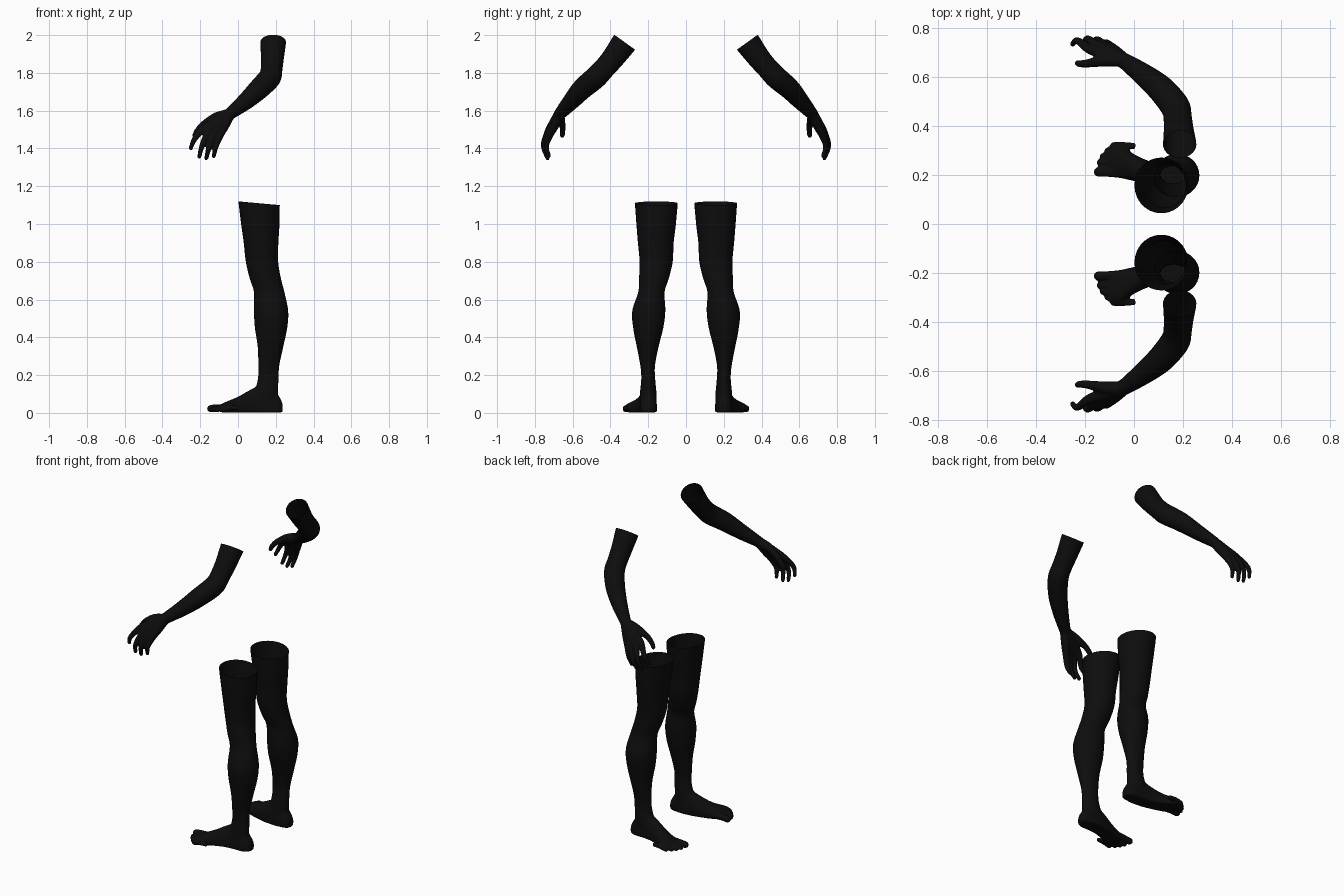
import bpy, bmesh, math
from mathutils import Vector

cube = bpy.data.objects.get("Cube")
if cube:
    bpy.data.objects.remove(cube)

skin = bpy.data.materials.new("black skin")
skin.use_nodes = True
BLACK = (0.004, 0.004, 0.004, 1)
skin.diffuse_color = BLACK
skin.node_tree.nodes["Principled BSDF"].inputs["Base Color"].default_value = BLACK

SIDES, STEPS = 28, 5


def spline(rows):
    """Smoothly interpolate rows of vectors (Catmull-Rom)."""
    out, last = [], len(rows) - 1
    for i in range(last):
        quads = zip(rows[max(i - 1, 0)], rows[i], rows[i + 1], rows[min(i + 2, last)])
        quads = list(quads)
        for s in range(STEPS):
            t = s / STEPS
            out.append([b + (c - a) * (t / 2)
                        + (a * 2 - b * 5 + c * 4 - d) * (t * t / 2)
                        + (b * 3 - a - c * 3 + d) * (t ** 3 / 2)
                        for a, b, c, d in quads])
    return out + [list(rows[last])]


def loft(bm, rows, floor=None):
    """Closed tube through rings given as centre, half axis, half axis."""
    rings = []
    for c, u, v in spline(rows):
        ring = []
        for k in range(SIDES):
            a = math.tau * k / SIDES
            p = c + u * math.cos(a) + v * math.sin(a)
            if floor is not None:
                p.z = max(p.z, floor)
            ring.append(bm.verts.new(p))
        rings.append(ring)
    faces = [bm.faces.new(rings[0]), bm.faces.new(rings[-1])]
    for a, b in zip(rings, rings[1:]):
        for k in range(SIDES):
            n = (k + 1) % SIDES
            faces.append(bm.faces.new((a[k], a[n], b[n], b[k])))
    bmesh.ops.recalc_face_normals(bm, faces=faces)


def limb(bm, path, ball=True):
    """Round tube along (x, y, z, radius) points with a rounded end."""
    pts = [Vector(p[:3]) for p in path]
    rows = []
    for i, p in enumerate(pts):
        t = (pts[min(i + 1, len(pts) - 1)] - pts[max(i - 1, 0)]).normalized()
        u = t.cross(Vector((1, 1, 0))).normalized()
        rows.append((p, u * path[i][3], t.cross(u) * path[i][3]))
    loft(bm, rows)
    if ball:
        tip = bmesh.ops.create_icosphere(bm, subdivisions=2, radius=path[-1][3])
        bmesh.ops.translate(bm, verts=tip["verts"], vec=pts[-1])


def finish(bm, part, cut_point, cut_normal):
    """Fuse the pieces, open the cut end and make both mirrored copies."""
    mesh = bpy.data.meshes.new("back_" + part)
    bm.to_mesh(mesh)
    bm.free()
    obj = bpy.data.objects.new("back_" + part, mesh)
    bpy.context.collection.objects.link(obj)
    fuse = obj.modifiers.new("fuse", 'REMESH')
    fuse.mode = 'VOXEL'
    fuse.voxel_size = 0.006
    relax = obj.modifiers.new("relax", 'SMOOTH')
    relax.factor, relax.iterations = 0.5, 4
    bpy.context.view_layer.update()
    graph = bpy.context.evaluated_depsgraph_get()
    fused = bpy.data.meshes.new_from_object(obj.evaluated_get(graph))
    obj.modifiers.clear()
    bm = bmesh.new()
    bm.from_mesh(fused)
    bmesh.ops.bisect_plane(bm, geom=bm.verts[:] + bm.edges[:] + bm.faces[:],
                           plane_co=cut_point, plane_no=cut_normal, clear_outer=True)
    for f in bm.faces:
        f.smooth = True
    bm.to_mesh(mesh)
    # Mirrored partner
    for v in bm.verts:
        v.co.y = -v.co.y
    bmesh.ops.reverse_faces(bm, faces=bm.faces[:])
    other = bpy.data.meshes.new("front_" + part)
    bm.to_mesh(other)
    bm.free()
    bpy.context.collection.objects.link(bpy.data.objects.new("front_" + part, other))
    for m in (mesh, other):
        m.materials.clear()
        m.materials.append(skin)


# Leg: x centre, x half, y centre, y half, height
bm = bmesh.new()
leg = [(.11, .112, .157, .117, 1.15), (.118, .102, .158, .105, 1.0),
       (.122, .092, .16, .095, .9), (.127, .086, .158, .088, .8),
       (.145, .083, .17, .079, .71), (.165, .081, .183, .07, .64),
       (.175, .091, .197, .088, .54), (.175, .086, .2, .08, .45),
       (.172, .068, .203, .058, .35), (.163, .056, .203, .039, .25),
       (.16, .055, .2, .037, .18), (.15, .062, .2, .044, .1), (.155, .06, .2, .04, .04)]
loft(bm, [(Vector((x, y, z)), Vector((rx, 0, 0)), Vector((0, ry, 0)))
          for x, rx, y, ry, z in leg])

# Foot: x, y centre, y half, top height
foot = [(.236, .198, .018, .045), (.225, .198, .034, .075), (.19, .2, .044, .12),
        (.13, .2, .046, .15), (.07, .207, .047, .125), (0, .23, .055, .086),
        (-.06, .258, .07, .06), (-.1, .258, .064, .042)]
loft(bm, [(Vector((x, y, .025)), Vector((0, ry, 0)), Vector((0, 0, top - .025)))
          for x, y, ry, top in foot], floor=.003)

# Toes: tip x, tip y, radius
for x, y, r in [(-.145, .212, .02), (-.14, .25, .014), (-.127, .276, .014),
                (-.109, .3, .013), (-.084, .322, .013)]:
    limb(bm, [(x + .09, y - .005, .026, r), (x + .04, y, .026, r), (x, y, r + .003, r)])
finish(bm, "leg", (.11, .16, 1.11), (.09, 0, 1))

# Arm
bm = bmesh.new()
limb(bm, [(.187, .296, 2.0, .069), (.186, .328, 1.958, .068), (.182, .385, 1.88, .061),
          (.178, .432, 1.825, .058), (.168, .478, 1.776, .06), (.11, .55, 1.714, .056),
          (.035, .612, 1.645, .045), (-.05, .672, 1.578, .031)])

# Fingers, each running from the wrist over the knuckle to the tip
wrist = (-.045, .67, 1.58, .03)
for knuckle, middle, tip in [
        ((-.185, .715, 1.505), (-.232, .748, 1.445), (-.25, .733, 1.4)),
        ((-.155, .73, 1.487), (-.19, .755, 1.415), (-.205, .735, 1.355)),
        ((-.125, .73, 1.474), (-.153, .752, 1.405), (-.168, .732, 1.347)),
        ((-.095, .722, 1.47), (-.117, .74, 1.41), (-.128, .725, 1.36))]:
    palm = [(a * .45 + b * .55) for a, b in zip(wrist, knuckle)]
    limb(bm, [wrist, (*palm, .026), (*knuckle, .02), (*middle, .0145), (*tip, .0115)])

# Thumb
limb(bm, [wrist, (-.115, .668, 1.565, .026), (-.18, .656, 1.53, .018),
          (-.215, .653, 1.495, .015), (-.23, .655, 1.468, .013)])
finish(bm, "arm", (.185, .324, 1.962), (0, -.58, .81))
